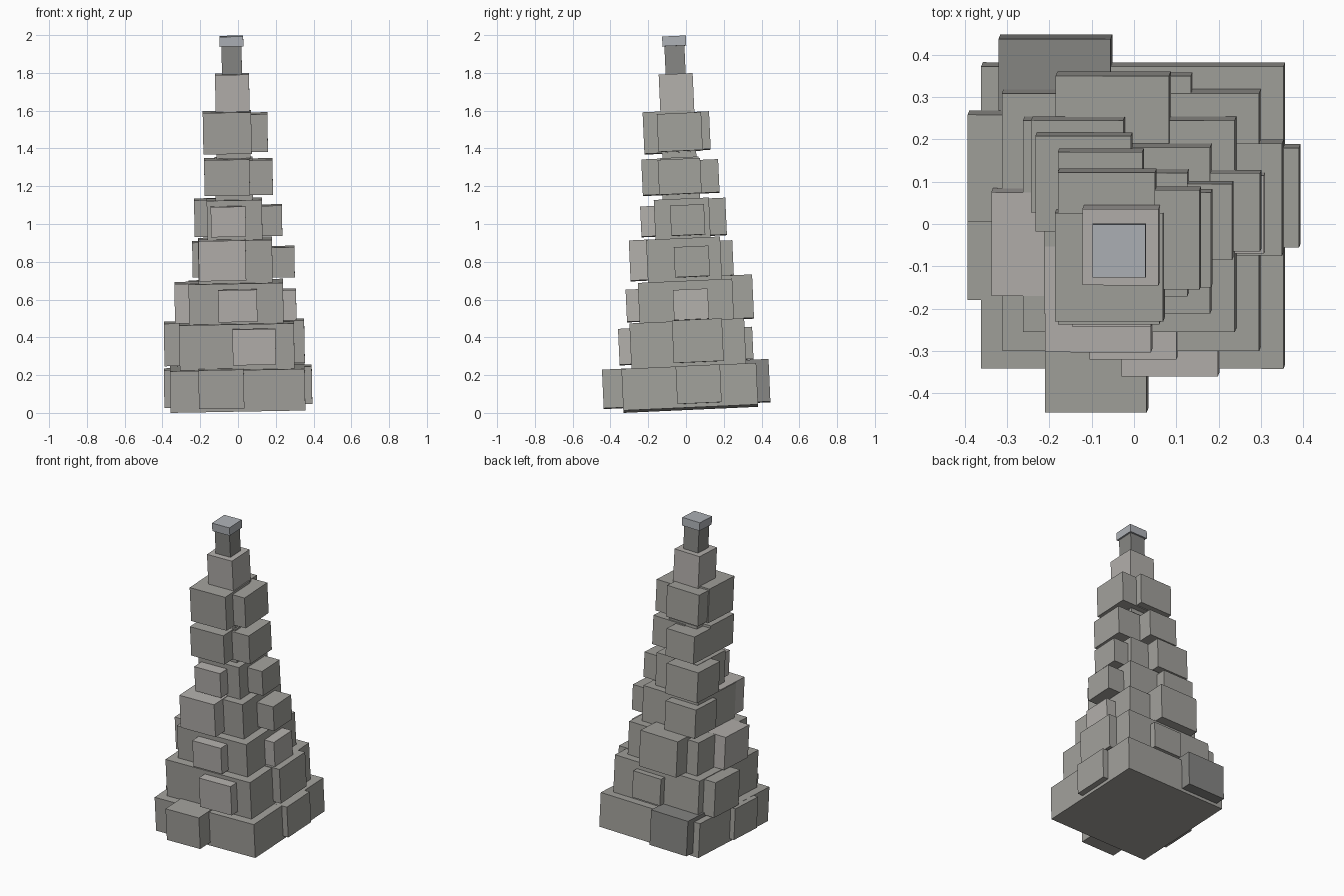
import bpy
from mathutils import Matrix, Vector

if "Cube" in bpy.data.objects:
    bpy.data.objects.remove(bpy.data.objects["Cube"])

# the whole tower leans slightly towards the front and the left
LEAN = Matrix.Rotation(0.045, 4, 'X') @ Matrix.Rotation(-0.018, 4, 'Y')
UP = LEAN.to_3x3() @ Vector((0, 0, 1))
FOOT = Vector((0.0, 0.025, 0.0225))


def material(name, rgb):
    m = bpy.data.materials.new(name)
    m.diffuse_color = (*rgb, 1)
    m.use_nodes = True
    m.node_tree.nodes["Principled BSDF"].inputs["Base Color"].default_value = m.diffuse_color
    return m


STONE = material("stone", (0.36, 0.355, 0.33))
LIGHT = material("light_stone", (0.45, 0.43, 0.41))
DARK = material("dark_stone", (0.24, 0.24, 0.23))
CAP = material("cap_stone", (0.42, 0.44, 0.47))


def box(name, centre, width, height, mat):
    bpy.ops.mesh.primitive_cube_add(size=1)
    o = bpy.context.object
    o.name = name
    o.data.materials.append(mat)
    o.matrix_world = (Matrix.Translation(centre) @ LEAN
                      @ Matrix.Diagonal((width, width, height, 1)))


# stacked core tiers: half width, top height along the leaning axis
tiers = [(0.357, 0.22), (0.304, 0.46), (0.25, 0.673), (0.196, 0.90),
         (0.146, 1.11), (0.10, 1.33), (0.09, 1.565), (0.09, 1.773),
         (0.053, 1.922), (0.063, 1.974)]
names = [f"core_tier_{i + 1}" for i in range(8)] + ["neck", "cap"]
mats = [STONE] * 7 + [LIGHT, DARK, CAP]
bottom = 0.0
for name, mat, (half, top) in zip(names, mats, tiers):
    box(name, FOOT + UP * (bottom + top) / 2, half * 2, top - bottom, mat)
    bottom = top

# protruding blocks: side, left x and front y of top face, width, height, mid z
blocks = [
    [("front", -.21, -.445, .24, .205, .13, STONE),
     ("right", .155, -.055, .235, .20, .15, STONE),
     ("back", -.32, .172, .265, .225, .165, DARK),
     ("left", -.393, -.18, .235, .20, .133, STONE)],
    [("front", -.03, -.36, .228, .19, .353, LIGHT),
     ("right", .085, -.075, .265, .225, .38, STONE),
     ("back", -.065, .15, .2, .17, .365, STONE),
     ("left", -.393, .005, .253, .225, .367, STONE)],
    [("front", -.105, -.32, .205, .17, .57, LIGHT),
     ("right", .122, -.07, .185, .16, .573, LIGHT),
     ("back", -.185, .082, .268, .23, .61, STONE),
     ("left", -.337, -.17, .245, .21, .585, LIGHT)],
    [("front", -.21, -.303, .25, .213, .81, LIGHT),
     ("right", .113, -.065, .185, .16, .80, STONE),
     ("back_left", -.243, .027, .218, .185, .815, STONE)],
    [("front", -.145, -.243, .185, .16, 1.015, LIGHT),
     ("right", .052, -.085, .18, .16, 1.02, STONE),
     ("back_left", -.233, -.018, .226, .195, 1.035, STONE)],
    [("front", -.18, -.237, .24, .19, 1.25, STONE),
     ("right", -.043, -.15, .225, .185, 1.25, STONE),
     ("back_left", -.18, -.03, .2, .175, 1.25, STONE)],
    [("front", -.187, -.23, .256, .22, 1.485, STONE),
     ("right", -.08, -.155, .235, .20, 1.485, STONE),
     ("back_left", -.18, -.108, .23, .20, 1.49, STONE)],
]
for i, tier in enumerate(blocks):
    for side, x, y, w, h, z in (b[:6] for b in tier):
        mat = next(b[6] for b in tier if b[0] == side)
        centre = Vector((x + w / 2 - UP.x * h / 2, y + w / 2 - UP.y * h / 2, z))
        box(f"{side}_block_{i + 1}", centre, w, h, mat)
